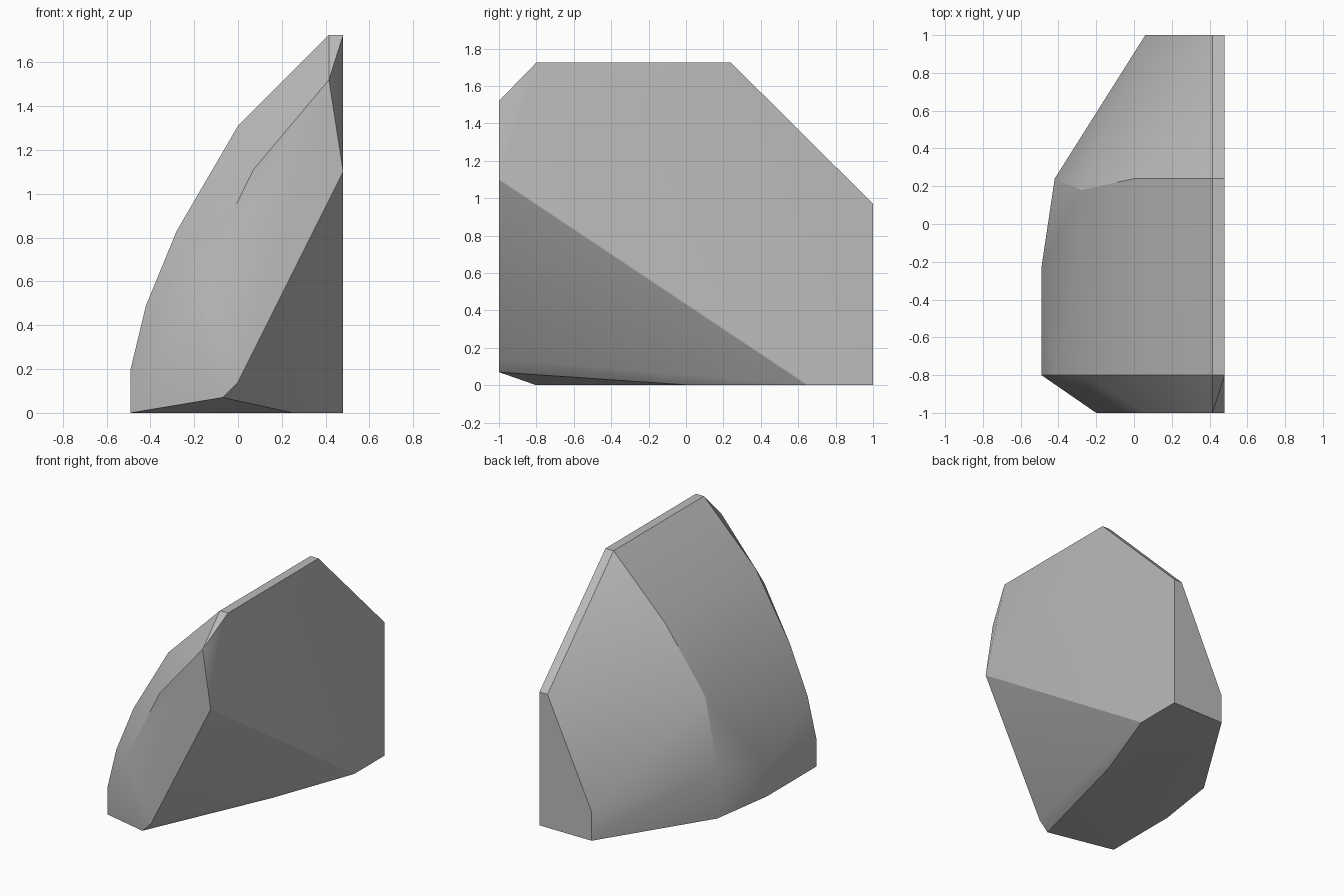
import bpy
import bmesh
from math import radians

# Remove the default cube
default_cube = bpy.data.objects.get("Cube")
if default_cube:
    bpy.data.objects.remove(default_cube, do_unlink=True)


def make_material(name, color):
    material = bpy.data.materials.new(name)
    material.use_nodes = True
    material.diffuse_color = color
    shader = material.node_tree.nodes["Principled BSDF"]
    shader.inputs["Base Color"].default_value = color
    shader.inputs["Roughness"].default_value = 0.8
    return material


def section(y, outline):
    """Place an (x, z) outline at depth y."""
    return [(x, y, z) for x, z in outline]


def hull_object(name, points, material):
    """Wrap the points in a convex block and merge its coplanar faces."""
    bm = bmesh.new()
    for point in points:
        bm.verts.new(point)
    result = bmesh.ops.convex_hull(bm, input=list(bm.verts))
    unused = {v for key in ("geom_interior", "geom_unused") for v in result[key]
              if isinstance(v, bmesh.types.BMVert) and not v.link_faces}
    bmesh.ops.delete(bm, geom=list(unused), context="VERTS")
    bmesh.ops.dissolve_limit(bm, angle_limit=radians(1), verts=list(bm.verts),
                             edges=list(bm.edges))
    bmesh.ops.recalc_face_normals(bm, faces=list(bm.faces))
    mesh = bpy.data.meshes.new(name)
    bm.to_mesh(mesh)
    bm.free()
    mesh.materials.append(material)
    obj = bpy.data.objects.new(name, mesh)
    bpy.context.collection.objects.link(obj)
    return obj


SIDE = 0.48    # flat split side
CREST = 0.415  # inner edge of the narrow top
TOP = 1.725

# Front facet, with its lower corner cut away
front = section(-1, [(SIDE, 1.1), (CREST, 1.52), (0.07, 1.11), (-0.2, 0.56),
                     (-0.07, 0.07), (0, 0.14)])

# Rounded outer flank behind the front chamfer
flank = [(CREST, TOP), (0, 1.31), (-0.28, 0.83), (-0.42, 0.49)]
shoulder = section(-0.8, [(SIDE, TOP)] + flank + [(-0.49, 0.2), (-0.49, 0)])
belly = section(-0.23, [(-0.49, 0.2), (-0.49, 0)])

# Rear ridge where the flank turns toward the back
ridge = section(0.24, [(SIDE, TOP)] + flank[:2] + [(-0.42, 0.38), (-0.42, 0)])
ridge += section(0.18, [flank[2]])

# Small back facet
back = section(1, [(SIDE, 0.97), (CREST, 0.97), (0.06, 0.21), (0.06, 0), (SIDE, 0)])

# Remaining corners of the flat underside
underside = [(0.25, 0.03, 0), (SIDE, 0.65, 0)]

stone = make_material("stone grey", (0.5, 0.5, 0.5, 1))
rock = hull_object("rock", front + shoulder + belly + ridge + back + underside, stone)

# Soft flank, crisp facet edges
bpy.ops.object.select_all(action="DESELECT")
rock.select_set(True)
bpy.context.view_layer.objects.active = rock
bpy.ops.object.shade_smooth_by_angle(angle=radians(30))
